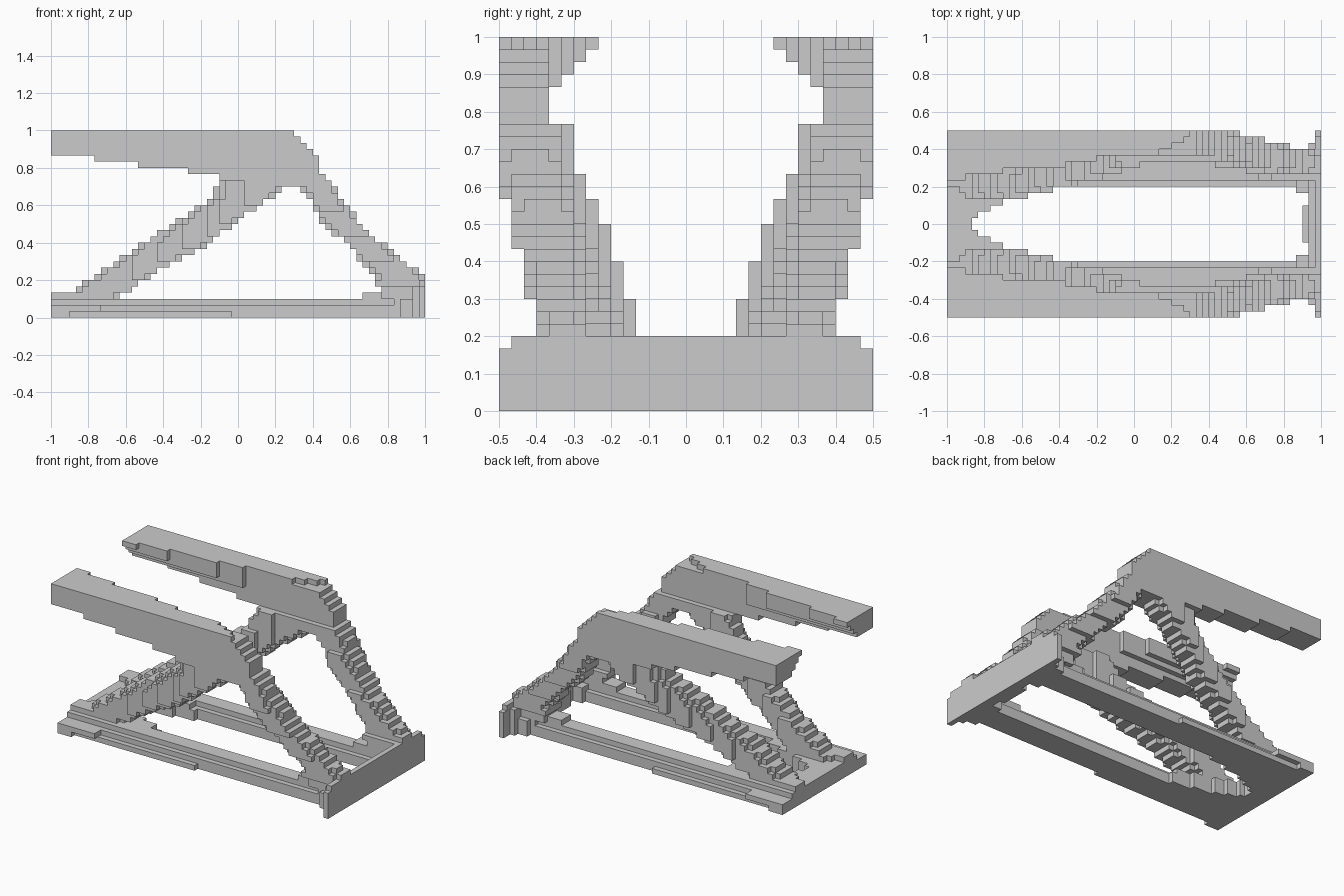
import bpy
import bmesh

if "Cube" in bpy.data.objects:
    bpy.data.objects.remove(bpy.data.objects["Cube"], do_unlink=True)

N = 30            # cells per unit
H = 1 / N


def lerp(points, t):
    """Piecewise linear profile, clamped at both ends."""
    if t <= points[0][0]:
        return points[0][1]
    for (a, u), (b, v) in zip(points, points[1:]):
        if t <= b:
            return u + (v - u) * (t - a) / (b - a)
    return points[-1][1]


def step(points, t):
    """Stepped profile: value of the first limit above t."""
    return next(v for limit, v in points if t < limit)


# Profiles of the brace and leg: ends over height, inner side of the brace over length
BRACE_X0 = [(.1, -.95), (.2, -.8), (.27, -.7), (.4, -.5), (.53, -.3), (.63, -.15), (.75, -.08)]
BRACE_X1 = [(.1, -.65), (.13, -.6), (.27, -.4), (.37, -.2), (.53, .02), (.6, .12), (.7, .27)]
BRACE_IN = [(-.65, .13), (-.5, .165), (-.35, .2), (-.22, .233), (-.12, .267), (-.03, .3),
            (.1, .333)]
LEG_X0 = [(.1, .77), (.13, .77), (.23, .73), (.37, .6), (.53, .43), (.6, .4), (.7, .32)]
LEG_X1 = [(.22, 1), (.27, .93), (.43, .73), (.52, .64), (.8, .43), (.86, .43), (1, .29)]
LEG_OUT = [(.167, .367), (.3, .4), (.433, .433), (.567, .467), (9, .5)]

# Profiles of the beams and the base, given over length or height
BEAM_LOW = [(-.767, .867), (-.533, .833), (-.267, .8), (-.1, .767), (.2, .733), (9, .7)]
BEAM_IN = [(.7, .333), (.76, .333), (.78, .367), (.86, .367), (.983, .233)]
BEAM_TOP_IN = [(-.9, .233), (-.7, .267), (-.37, .3), (-.2, .333), (.13, .367),
               (.2, .4), (.27, .433), (9, .467)]
RAIL_IN = [(-.867, 0), (-.833, .033), (-.767, .067), (-.7, .1), (-.567, .133),
           (-.433, .167), (9, .2)]
RAIL_OUT = ([(-.9, .433), (-.04, .4), (9, .367)],
            [(-.74, .433), (9, .367)],
            [(9, .333)])
RAIL_FLARE = [(.833, 0), (.867, .367), (.933, .4), (9, .433)]


def chamfered(x, w, x0, x1, w0, w1, limit):
    u = abs(2 * x - x0 - x1) / (x1 - x0)
    v = abs(2 * w - w0 - w1) / (w1 - w0)
    return u <= 1 and v <= 1 and u + v <= limit


# Each part is a rule for cells at length x, distance w from the middle, height z
def end_wall(x, w, z):
    if x > .967:
        return z < (.2 if w < .467 else .167)
    return (x > .933 and w < .433 and z < .167) or (x > .9 and w < .1 and z < .1)


def base_frame(x, w, z):
    if z < .1:
        layer = int(z * N)
        inner = step(RAIL_IN, x)
        if layer == 2 and x > -.45:
            inner = .233
        if x > .867:
            inner = .167
        return inner < w < max(step(RAIL_OUT[layer], x), step(RAIL_FLARE, x))
    foot = x < -.867 and abs(w - .24) < .08 + .3 * (x + .867)
    fillet = .667 < x < .8 and .233 < w < .333
    return z < .133 and (foot or fillet)


def top_beam(x, w, z):
    if z < step(BEAM_LOW, x) or x > lerp(LEG_X1, z) or w > .5:
        return False
    top = step(BEAM_TOP_IN, x)
    if z > .967:
        return w > top
    return w > max(lerp(BEAM_IN, z), min(top, .367 if z > .767 else .333))


def slanted_brace(x, w, z):
    if not .1 < z < .767:
        return False
    w0 = lerp(BRACE_IN, x)
    return chamfered(x, w, lerp(BRACE_X0, z), lerp(BRACE_X1, z), w0, w0 + .17, 1.6)


def main_leg(x, w, z):
    if not .1 < z < .767:
        return False
    w0 = .25 + max(0, z - .2) * .15
    limit = 2 if z < .2 else 1.55
    return chamfered(x, w, lerp(LEG_X0, z), lerp(LEG_X1, z), w0, step(LEG_OUT, z), limit)


PARTS = {"end_wall": end_wall, "base_frame": base_frame, "top_beam": top_beam,
         "main_leg": main_leg, "slanted_brace": slanted_brace}

# Give every solid cell to the first part that claims it
owner = {}
for i in range(2 * N):
    for j in range(N):
        for k in range(N):
            x, w, z = (i + .5) * H - 1, abs((j + .5) * H - .5), (k + .5) * H
            for name, rule in PARTS.items():
                if rule(x, w, z):
                    owner[i, j, k] = name
                    break

gray = bpy.data.materials.new("plain_gray")
gray.use_nodes = True
color = (.6, .6, .6, 1)
gray.diffuse_color = color
gray.node_tree.nodes["Principled BSDF"].inputs["Base Color"].default_value = color


def add_face(bm, verts, cell, axis, side):
    """Square on one side of a cell, wound to face outward."""
    corners = []
    for a, b in ((0, 0), (1, 0), (1, 1), (0, 1)):
        c = list(cell)
        c[axis] += side
        c[(axis + 1) % 3] += a
        c[(axis + 2) % 3] += b
        key = tuple(c)
        if key not in verts:
            verts[key] = bm.verts.new((c[0] * H - 1, c[1] * H - .5, c[2] * H))
        corners.append(verts[key])
    bm.faces.new(corners if side else corners[::-1])


def build(label, part, rows):
    """Skin the exposed sides of one part within the given rows of cells."""
    bm, verts = bmesh.new(), {}
    for cell, claimed in owner.items():
        if claimed != part or cell[1] not in rows:
            continue
        for axis in range(3):
            for side in (0, 1):
                beside = list(cell)
                beside[axis] += 2 * side - 1
                if tuple(beside) not in owner:
                    add_face(bm, verts, cell, axis, side)
    mesh = bpy.data.meshes.new(label)
    bm.to_mesh(mesh)
    bm.free()
    mesh.materials.append(gray)
    bpy.context.collection.objects.link(bpy.data.objects.new(label, mesh))


# Paired parts become a front and a rear object
for part in PARTS:
    if part in ("end_wall", "base_frame"):
        build(part, part, range(N))
    else:
        build("front_" + part, part, range(N // 2))
        build("rear_" + part, part, range(N // 2, N))
